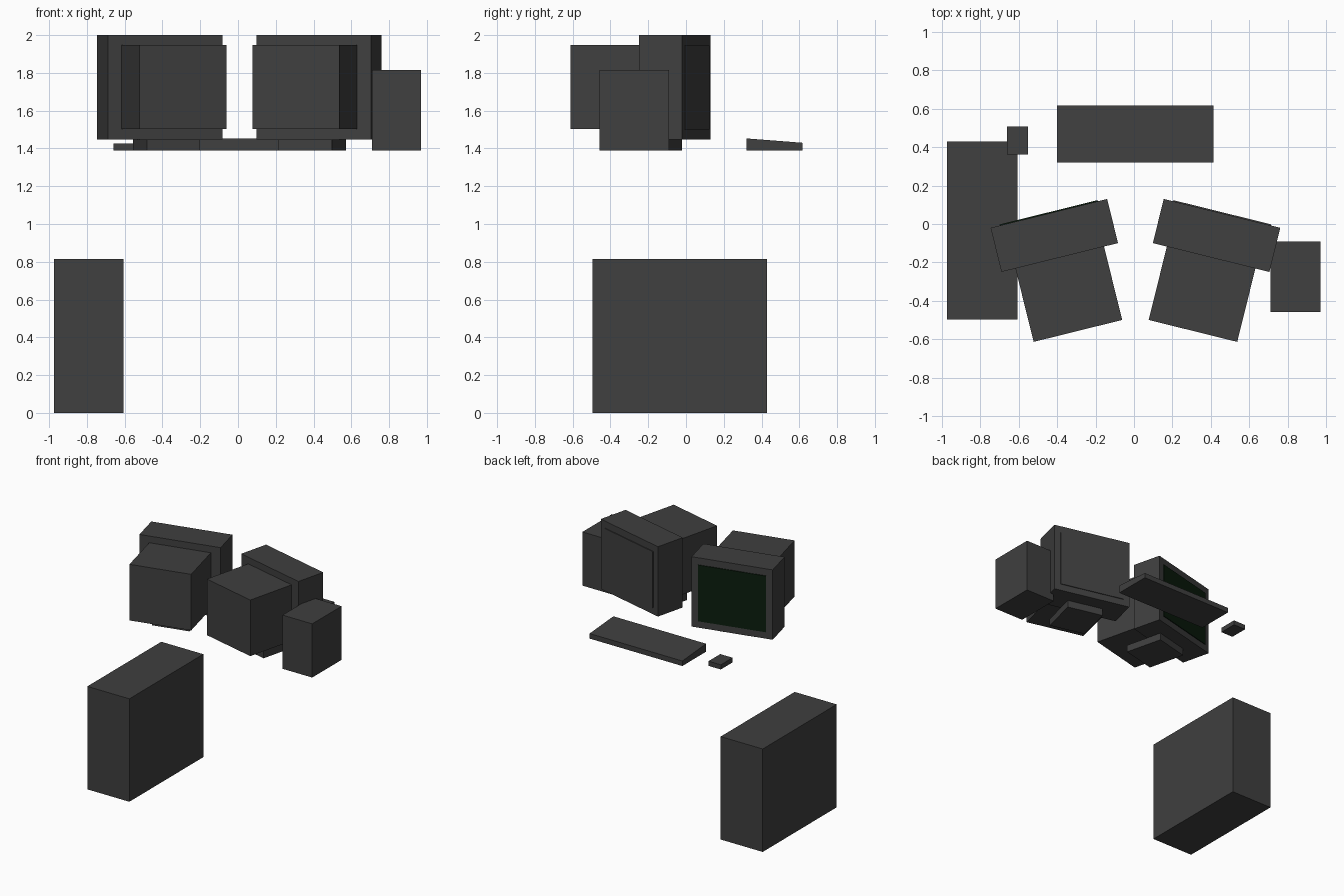
import bpy
import math
from mathutils import Matrix

if "Cube" in bpy.data.objects:
    bpy.data.objects.remove(bpy.data.objects["Cube"])


def mat(name, c):
    m = bpy.data.materials.new(name)
    m.diffuse_color = (*c, 1)
    m.use_nodes = True
    m.node_tree.nodes["Principled BSDF"].inputs["Base Color"].default_value = m.diffuse_color
    return m


CASE = mat("dark grey plastic", (0.05, 0.05, 0.05))
GREEN = mat("dark green screen", (0.003, 0.012, 0.004))

FACES = [(0, 3, 2, 1), (4, 5, 6, 7), (0, 1, 5, 4),
         (1, 2, 6, 5), (2, 3, 7, 6), (3, 0, 4, 7)]


def box(name, x, y, z, m=CASE, back_top=None, place=None):
    """Box from ranges; back_top lowers the top edge on the +y side."""
    zb = z[1] if back_top is None else back_top
    v = [(x[0], y[0], z[0]), (x[1], y[0], z[0]), (x[1], y[1], z[0]), (x[0], y[1], z[0]),
         (x[0], y[0], z[1]), (x[1], y[0], z[1]), (x[1], y[1], zb), (x[0], y[1], zb)]
    me = bpy.data.meshes.new(name)
    me.from_pydata(v, [], FACES)
    me.materials.append(m)
    ob = bpy.data.objects.new(name, me)
    if place:
        ob.matrix_world = place
    bpy.context.collection.objects.link(ob)
    return ob


# Tower, speaker, keyboard and mouse
box("computer_tower", (-0.973, -0.605), (-0.495, 0.43), (0, 0.815))
box("speaker", (0.71, 0.97), (-0.457, -0.09), (1.39, 1.815))
box("keyboard", (-0.4, 0.412), (0.32, 0.617), (1.39, 1.453), back_top=1.43)
box("mouse", (-0.66, -0.552), (0.36, 0.507), (1.39, 1.427))

# Two monitors turned outwards; local y = 0 is the bezel face
for side, cx, s, screen in (("left", -0.4425, 1, GREEN), ("right", 0.4575, -1, CASE)):
    p = Matrix.Translation((cx, 0.055, 0)) @ Matrix.Rotation(s * math.radians(13.9), 4, 'Z')
    box(side + "_monitor_bezel", (-0.312, 0.312), (-0.236, 0), (1.447, 2.0), place=p)
    box(side + "_monitor_housing", (-0.237, 0.237), (-0.629, -0.236), (1.503, 1.947), place=p)
    box(side + "_monitor_stand", (-0.145, 0.145), (-0.422, -0.113), (1.39, 1.447), place=p)
    box(side + "_monitor_screen", (-0.262, 0.262), (-0.002, 0.006), (1.5, 1.945), screen, place=p)
